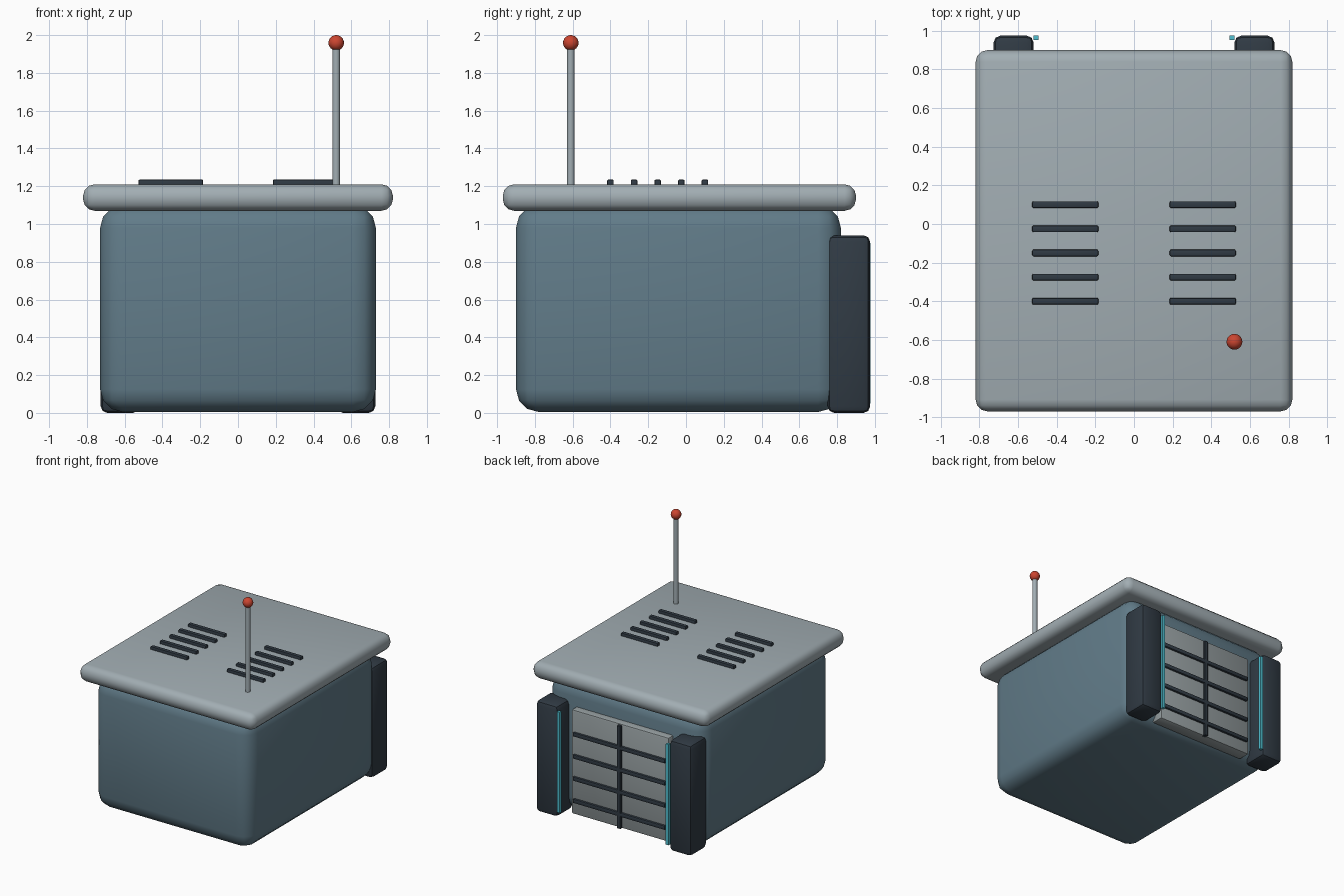
import bpy

if "Cube" in bpy.data.objects:
    bpy.data.objects.remove(bpy.data.objects["Cube"])


def material(name, rgb):
    m = bpy.data.materials.new(name)
    m.diffuse_color = (*rgb, 1)
    m.use_nodes = True
    m.node_tree.nodes["Principled BSDF"].inputs["Base Color"].default_value = m.diffuse_color
    return m


BLUE = material("blue_paint", (0.12, 0.20, 0.25))
GREY = material("light_metal", (0.36, 0.42, 0.45))
PANEL = material("door_metal", (0.30, 0.34, 0.35))
DARK = material("dark_metal", (0.03, 0.043, 0.058))
CYAN = material("cyan_glow", (0.08, 0.52, 0.63))
RED = material("red_lamp", (0.60, 0.06, 0.03))


def smooth(ob):
    bpy.ops.object.select_all(action='DESELECT')
    ob.select_set(True)
    bpy.context.view_layer.objects.active = ob
    bpy.ops.object.shade_smooth_by_angle(angle=0.6)


def box(name, lo, hi, mat, bevel=0.0, segments=3):
    """Box between two corners, with optional rounded edges."""
    bpy.ops.mesh.primitive_cube_add(
        size=1, location=[(a + b) / 2 for a, b in zip(lo, hi)])
    ob = bpy.context.object
    ob.name = name
    ob.scale = [b - a for a, b in zip(lo, hi)]
    bpy.ops.object.transform_apply(location=False, rotation=False, scale=True)
    ob.data.materials.append(mat)
    if bevel:
        mod = ob.modifiers.new("bevel", 'BEVEL')
        mod.width = bevel
        mod.segments = segments
        bpy.ops.object.modifier_apply(modifier="bevel")
        smooth(ob)
    return ob


# Main shell and overhanging roof
box("body", (-0.73, -0.90, 0.005), (0.73, 0.82, 1.10), BLUE, 0.12)
box("roof", (-0.82, -0.97, 1.07), (0.82, 0.90, 1.21), GREY, 0.06)

# Pillars, light strips and roof vents on both sides
for side, s in (("left", -1), ("right", 1)):
    def pair(name, x0, x1, y0, y1, z0, z1, mat, bevel=0.0, segments=2):
        xs = sorted((s * x0, s * x1))
        box(f"{side}_{name}", (xs[0], y0, z0), (xs[1], y1, z1), mat, bevel, segments)

    pair("pillar", 0.52, 0.727, 0.75, 0.975, 0.0, 0.94, DARK, 0.035)
    pair("light_strip", 0.495, 0.521, 0.953, 0.977, 0.05, 0.90, CYAN)
    for i in range(5):
        y = 0.10 - 0.125 * i
        pair(f"roof_vent_{i + 1}", 0.185, 0.527, y - 0.017, y + 0.017,
             1.19, 1.235, DARK, 0.006)

# Rear door with horizontal ribs and a centre bar
box("door", (-0.455, 0.77, 0.02), (0.455, 0.88, 0.90), PANEL, 0.015, 2)
for i in range(4):
    z = 0.14 + 0.187 * i
    box(f"door_rib_{i + 1}", (-0.43, 0.86, z - 0.017), (0.43, 0.898, z + 0.017),
        DARK, 0.006, 2)
box("door_centre_bar", (-0.017, 0.86, 0.02), (0.017, 0.898, 0.89), DARK, 0.004, 1)

# Antenna with lamp
bpy.ops.mesh.primitive_cylinder_add(vertices=16, radius=0.02, depth=0.77,
                                    location=(0.52, -0.61, 1.575))
mast = bpy.context.object
mast.name = "antenna_mast"
mast.data.materials.append(GREY)
smooth(mast)
bpy.ops.mesh.primitive_uv_sphere_add(segments=20, ring_count=12, radius=0.041,
                                     location=(0.52, -0.61, 1.959))
lamp = bpy.context.object
lamp.name = "antenna_lamp"
lamp.data.materials.append(RED)
smooth(lamp)
